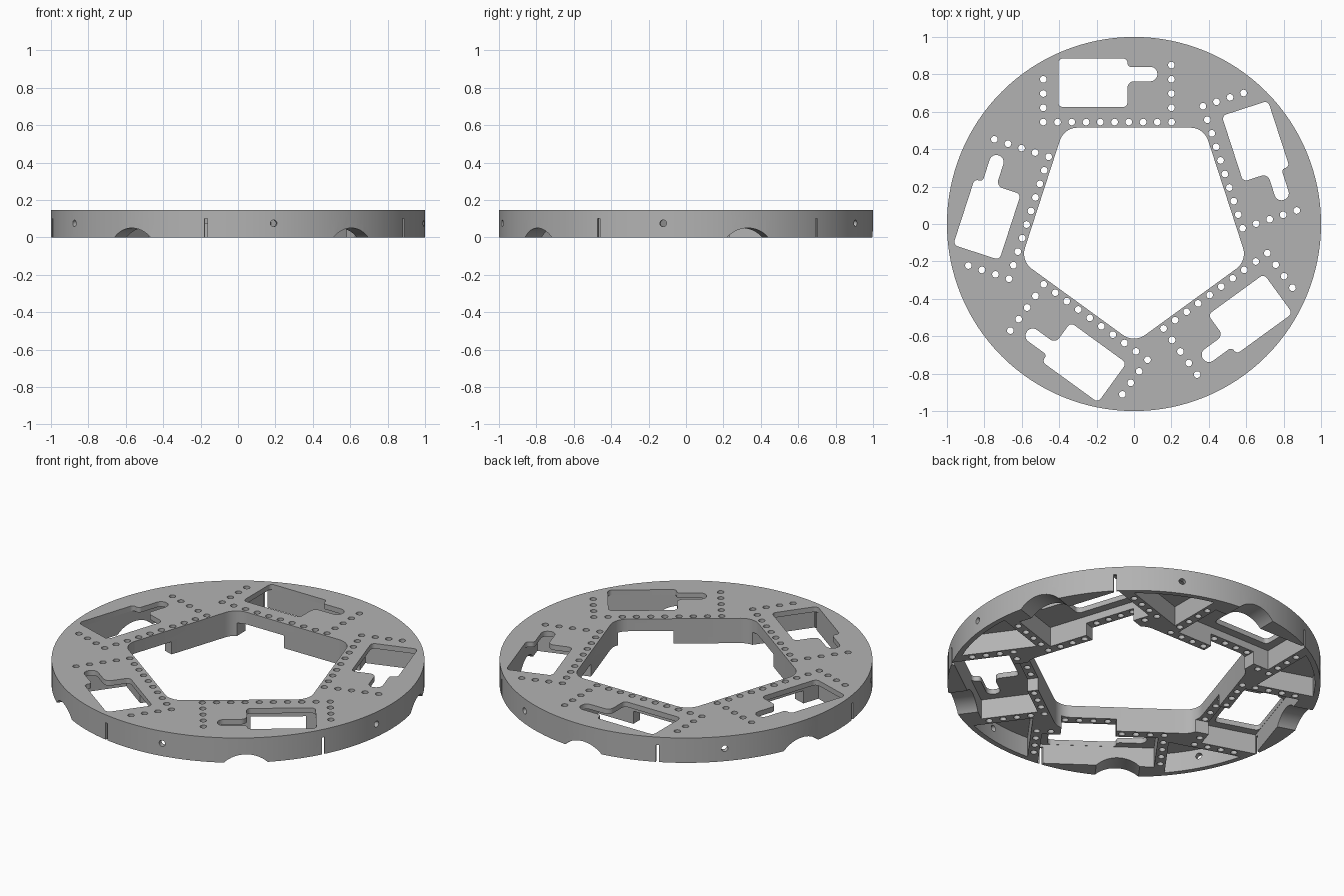
import bpy, bmesh, math
from math import pi, radians, cos, sin, atan2
from mathutils import Matrix, Vector

HEIGHT = 0.147
PLATE_BOTTOM = 0.117
SECTORS = 5

if "Cube" in bpy.data.objects:
    bpy.data.objects.remove(bpy.data.objects["Cube"], do_unlink=True)


def rounded(corners, steps=6):
    """Outline with each (x, y, radius) corner replaced by an arc."""
    out = []
    for i, (x, y, r) in enumerate(corners):
        p = Vector((x, y))
        a = (Vector(corners[i - 1][:2]) - p).normalized()
        b = (Vector(corners[(i + 1) % len(corners)][:2]) - p).normalized()
        half = a.angle(b) / 2
        centre = p + (a + b).normalized() * r / sin(half)
        start = p + a * r / math.tan(half) - centre
        end = p + b * r / math.tan(half) - centre
        first = atan2(start.y, start.x)
        sweep = (atan2(end.y, end.x) - first + pi) % (2 * pi) - pi
        for s in range(steps + 1):
            t = first + sweep * s / steps
            out.append((centre.x + r * cos(t), centre.y + r * sin(t)))
    return out


def box(x0, x1, y0, y1):
    return [(x0, y0), (x1, y0), (x1, y1), (x0, y1)]


def prism(bm, outline, z0, z1, matrix=Matrix()):
    """Closed upright prism from a flat outline."""
    low = [bm.verts.new(matrix @ Vector((x, y, z0))) for x, y in outline]
    high = [bm.verts.new(matrix @ Vector((x, y, z1))) for x, y in outline]
    n = len(low)
    bm.faces.new(low[::-1])
    bm.faces.new(high)
    for i in range(n):
        j = (i + 1) % n
        bm.faces.new((low[i], low[j], high[j], high[i]))


def circle(r, n, cx=0, cy=0):
    return [(cx + r * cos(2 * pi * i / n), cy + r * sin(2 * pi * i / n)) for i in range(n)]


def finish(bm, name):
    bmesh.ops.recalc_face_normals(bm, faces=bm.faces)
    mesh = bpy.data.meshes.new(name)
    bm.to_mesh(mesh)
    bm.free()
    obj = bpy.data.objects.new(name, mesh)
    bpy.context.collection.objects.link(obj)
    return obj


# Solid disc
bm = bmesh.new()
prism(bm, circle(1, 128), 0, HEIGHT)
disc = finish(bm, "ring_plate")

pockets, openings, notches = bmesh.new(), bmesh.new(), bmesh.new()

# Central pentagon opening
apothem = 0.515
corner = apothem / cos(pi / SECTORS)
pentagon = [(corner * cos(radians(54 + 72 * i)), corner * sin(radians(54 + 72 * i)), 0.1)
            for i in range(SECTORS)]
prism(pockets, rounded(pentagon, 8), -0.1, 0.3)

window = rounded([
    (-0.405, 0.625, 0.025), (-0.035, 0.625, 0.025), (-0.035, 0.763, 0.035),
    (0.125, 0.763, 0.037), (0.125, 0.84, 0.037), (-0.035, 0.84, 0.02),
    (-0.035, 0.885, 0.022), (-0.405, 0.885, 0.025)])

# Wedge pocket between neighbouring ribs, closed by the thin rim
wedge = [(0.23, 0.616)]
for i in range(13):
    t = radians(50.05 + (76.28 - 50.05) * i / 12)
    wedge.append((0.97 * cos(t), 0.97 * sin(t)))

pitch = 0.0762
holes = [(-0.485 + pitch * i, 0.545) for i in range(10)]
holes += [(-0.485, 0.545 + pitch * i) for i in range(1, 4)]
holes += [(0.2, 0.545 + pitch * i) for i in range(1, 5)]

lay_down = Matrix.Rotation(-pi / 2, 4, 'X')  # prism axis z becomes +y
for k in range(SECTORS):
    turn = Matrix.Rotation(2 * pi * k / SECTORS, 4, 'Z')
    # Underside pockets leave the ribs standing
    prism(pockets, box(-0.455, 0.17, 0.575, 0.886), -0.1, PLATE_BOTTOM, turn)
    prism(pockets, wedge, -0.1, PLATE_BOTTOM, turn)
    # Window and bolt holes
    prism(openings, window, -0.1, 0.3, turn)
    for x, y in holes:
        prism(openings, circle(0.018, 16, x, y), -0.1, 0.3, turn)
    # Radial hole in the rim
    radial = turn @ Matrix.Rotation(radians(-25), 4, 'Z') @ Matrix.Translation((0, 0, 0.075))
    prism(openings, circle(0.018, 16), 0.9, 1.1, radial @ lay_down)
    # Lowered stretch of the inner wall
    prism(notches, box(-0.355, -0.058, 0.42, 0.6), -0.1, 0.075, turn)
    # Arch under the rim
    arch = turn @ Matrix.Translation((-0.024, 0, -0.112))
    prism(notches, circle(0.162, 64), 0.82, 1.1, arch @ lay_down)
    # Narrow slot in the rim
    slot = turn @ Matrix.Rotation(radians(26.2), 4, 'Z')
    prism(notches, box(-0.008, 0.008, 0.87, 1.1), -0.1, 0.1, slot)

# Cut the disc
bpy.context.view_layer.objects.active = disc
disc.select_set(True)
for name, cutter_bm in (("pocket_cutter", pockets), ("opening_cutter", openings),
                        ("notch_cutter", notches)):
    cutter = finish(cutter_bm, name)
    cutter.hide_render = True
    mod = disc.modifiers.new(name, 'BOOLEAN')
    mod.operation = 'DIFFERENCE'
    mod.solver = 'EXACT'
    mod.object = cutter
    bpy.ops.object.modifier_apply(modifier=mod.name)
    bpy.data.objects.remove(cutter, do_unlink=True)

# Colour and shading
grey = bpy.data.materials.new("plain_grey")
grey.use_nodes = True
colour = (0.45, 0.45, 0.45, 1)
grey.diffuse_color = colour
grey.node_tree.nodes["Principled BSDF"].inputs["Base Color"].default_value = colour
disc.data.materials.clear()
disc.data.materials.append(grey)
for poly in disc.data.polygons:
    poly.material_index = 0
bpy.ops.object.shade_smooth_by_angle(angle=radians(30))
